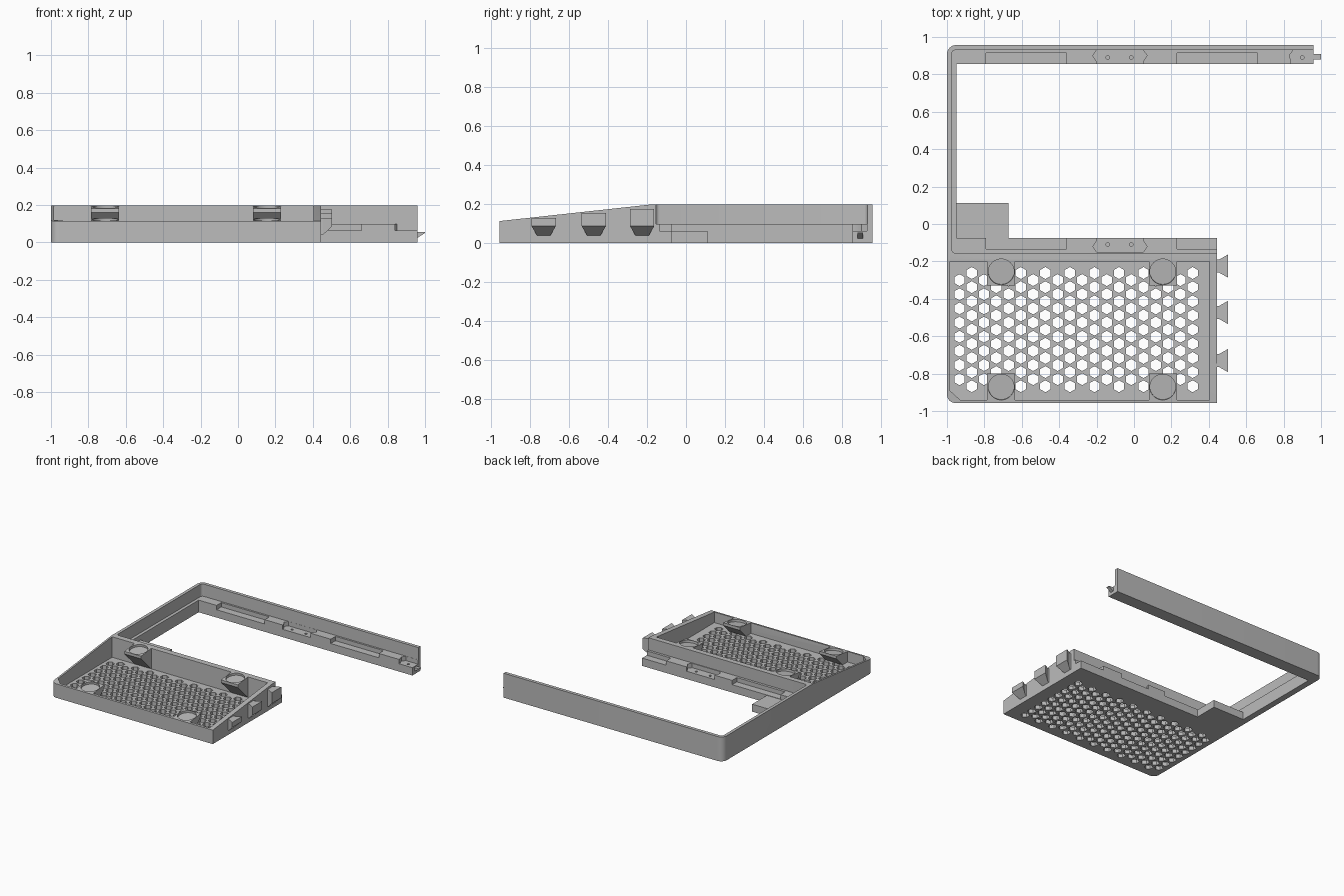
import bpy, bmesh, math
from mathutils import Vector, Matrix

if "Cube" in bpy.data.objects:
    bpy.data.objects.remove(bpy.data.objects["Cube"])

grey = bpy.data.materials.new("mid_grey")
grey.diffuse_color = (0.5, 0.5, 0.5, 1)
grey.use_nodes = True
grey.node_tree.nodes["Principled BSDF"].inputs["Base Color"].default_value = grey.diffuse_color


def finish(name, bm):
    bmesh.ops.recalc_face_normals(bm, faces=bm.faces)
    me = bpy.data.meshes.new(name)
    bm.to_mesh(me)
    bm.free()
    ob = bpy.data.objects.new(name, me)
    bpy.context.collection.objects.link(ob)
    me.materials.append(grey)
    return ob


def add_prism(bm, pts, a, b, axis="z"):
    """Extrude a closed outline: (x, y) along z, or (y, z) along x."""
    def put(p, h):
        return Vector((p[0], p[1], h)) if axis == "z" else Vector((h, p[0], p[1]))
    lo = [bm.verts.new(put(p, a)) for p in pts]
    hi = [bm.verts.new(put(p, b)) for p in pts]
    bm.faces.new(lo)
    bm.faces.new(hi)
    n = len(pts)
    for i in range(n):
        j = (i + 1) % n
        bm.faces.new((lo[i], lo[j], hi[j], hi[i]))


def prism(name, pts, a, b, axis="z"):
    bm = bmesh.new()
    add_prism(bm, pts, a, b, axis)
    return finish(name, bm)


def rect(x0, x1, y0, y1):
    return [(x0, y0), (x1, y0), (x1, y1), (x0, y1)]


def arc(cx, cy, r, a0, a1, n=8):
    return [(cx + r * math.cos(math.radians(a0 + (a1 - a0) * i / n)),
             cy + r * math.sin(math.radians(a0 + (a1 - a0) * i / n))) for i in range(n + 1)]


def ring(cx, cy, r, n, turn=0.0):
    return [(cx + r * math.cos(turn + math.tau * i / n),
             cy + r * math.sin(turn + math.tau * i / n)) for i in range(n)]


def cut(ob, cutter, keep=False):
    mod = ob.modifiers.new("cut", "BOOLEAN")
    mod.operation, mod.solver, mod.object = "DIFFERENCE", "EXACT", cutter
    bpy.context.view_layer.objects.active = ob
    bpy.ops.object.modifier_apply(modifier=mod.name)
    if not keep:
        bpy.data.objects.remove(cutter)


# Main frame: palm rest, left side and long back rail in one outline
TOP, FRONT_Z, Y0, Y1, BEND = 0.197, 0.113, -0.957, 0.957, -0.19
slope = (TOP - FRONT_Z) / (BEND - Y0)
outline = ([(0.445, Y0), (0.445, -0.075), (-0.95, -0.075), (-0.95, 0.855), (0.96, 0.855), (0.96, Y1)]
           + arc(-0.95, Y1 - 0.05, 0.05, 90, 180) + arc(-0.955, Y0 + 0.045, 0.045, 180, 270))
frame = prism("frame", outline, 0, TOP)

# Sloping top of the palm rest
cut(frame, prism("slope_cutter", [(BEND, TOP), (BEND, 0.4), (-1.1, 0.4),
                                  (-1.1, TOP - slope * (BEND + 1.1))], -1.2, 0.7, "x"))
# Hollow of the palm rest, with one clipped corner
cut(frame, prism("tray_cutter", [(0.405, -0.94), (0.405, -0.2), (-0.985, -0.2),
                                 (-0.985, -0.89), (-0.93, -0.94)], 0.03, 0.4))
# Keyboard opening above the support ledge
cut(frame, prism("opening_cutter", [(1.2, -0.155), (1.2, 0.93)]
                 + arc(-0.955, 0.91, 0.02, 90, 180, 4)
                 + arc(-0.955, -0.135, 0.02, 180, 270, 4), 0.098, 0.4))


# Recesses in both ledges, mirrored about the middle of the opening
def ledge_y(y, front):
    return 0.78 - y if front else y


for front in (False, True):
    shapes = [rect(-0.79, -0.36, 0.8, 0.915), rect(0.23, 0.66, 0.8, 0.915),
              [(-0.2, 0.8), (-0.2, 0.87), (-0.22, 0.9), (-0.2, 0.929),
               (0.05, 0.929), (0.07, 0.9), (0.05, 0.87), (0.05, 0.8)]]
    if not front:
        shapes.append([(0.84, 0.8), (0.84, 0.87), (0.83, 0.9), (0.85, 0.929), (1.1, 0.929), (1.1, 0.8)])
    holes = [-0.14, -0.015] + ([] if front else [0.9])
    bm = bmesh.new()
    for s in shapes:
        add_prism(bm, [(x, ledge_y(y, front)) for x, y in s], 0.063, 0.15)
    cut(frame, finish("recess_cutter", bm))
    bm = bmesh.new()
    for x in holes:
        add_prism(bm, ring(x, ledge_y(0.89, front), 0.01, 12), 0.02, 0.15)
    cut(frame, finish("screw_cutter", bm))

# Honeycomb vent through the palm rest floor
bm = bmesh.new()
for c in range(20):
    for r in range(8 + c % 2):
        y = (-0.262 if c % 2 else -0.30) - r * 0.0757
        add_prism(bm, ring(-0.933 + c * 0.0656, y, 0.032, 6, math.pi / 6), -0.05, 0.06)
cut(frame, finish("vent_cutter", bm))


# Four corner brackets with round sockets following the slope
def slope_z(y):
    return TOP - slope * (BEND - y)


back_profile = [(-0.2, slope_z(-0.2)), (-0.33, slope_z(-0.33)), (-0.33, 0.16), (-0.2, 0.03)]
front_profile = [(-0.94, slope_z(-0.94)), (-0.8, slope_z(-0.8)), (-0.8, 0.108),
                 (-0.878, 0.03), (-0.94, 0.03)]
brackets = []
for side, x in (("left", -0.71), ("right", 0.154)):
    for row, profile, y in (("back", back_profile, -0.256), ("front", front_profile, -0.872)):
        bracket = prism(f"{row}_{side}_bracket", profile, x - 0.075, x + 0.075, "x")
        socket = prism("socket_cutter", ring(0, 0, 0.069, 40), -0.018, 0.1)
        socket.data.transform(Matrix.Translation((x, y, slope_z(y)))
                              @ Matrix.Rotation(math.atan(slope), 4, "X"))
        cut(bracket, socket, keep=True)
        cut(frame, socket)
        brackets.append(bracket)

# Corner pad beside the front ledge
prism("corner_pad", rect(-0.955, -0.67, -0.08, 0.112), 0, 0.06)

# Dovetail tabs on the right end, with sloped undersides
for i, (y, top) in enumerate(((-0.73, 0.128), (-0.473, 0.154), (-0.225, 0.175))):
    tab = prism(f"dovetail_tab_{i + 1}", [(0.44, y - 0.035), (0.455, y - 0.035), (0.503, y - 0.062),
                                          (0.503, y + 0.062), (0.455, y + 0.035), (0.44, y + 0.035)], 0.04, top)
    for v in tab.data.vertices:
        if v.co.z < 0.05 and v.co.x > 0.46:
            v.co.z = 0.087

# Hooked peg on the end of the back rail
bm = bmesh.new()
add_prism(bm, rect(0.95, 1.0, 0.88, 0.908), 0.018, 0.055)
for v in bm.verts:
    if v.co.x > 0.99 and v.co.z < 0.03:
        v.co.z = 0.05
finish("rail_peg", bm)

# Smooth the rounded corners and sockets, keep edges sharp
bpy.ops.object.select_all(action="DESELECT")
for ob in [frame] + brackets:
    ob.select_set(True)
bpy.context.view_layer.objects.active = frame
bpy.ops.object.shade_smooth_by_angle(angle=math.radians(30))
